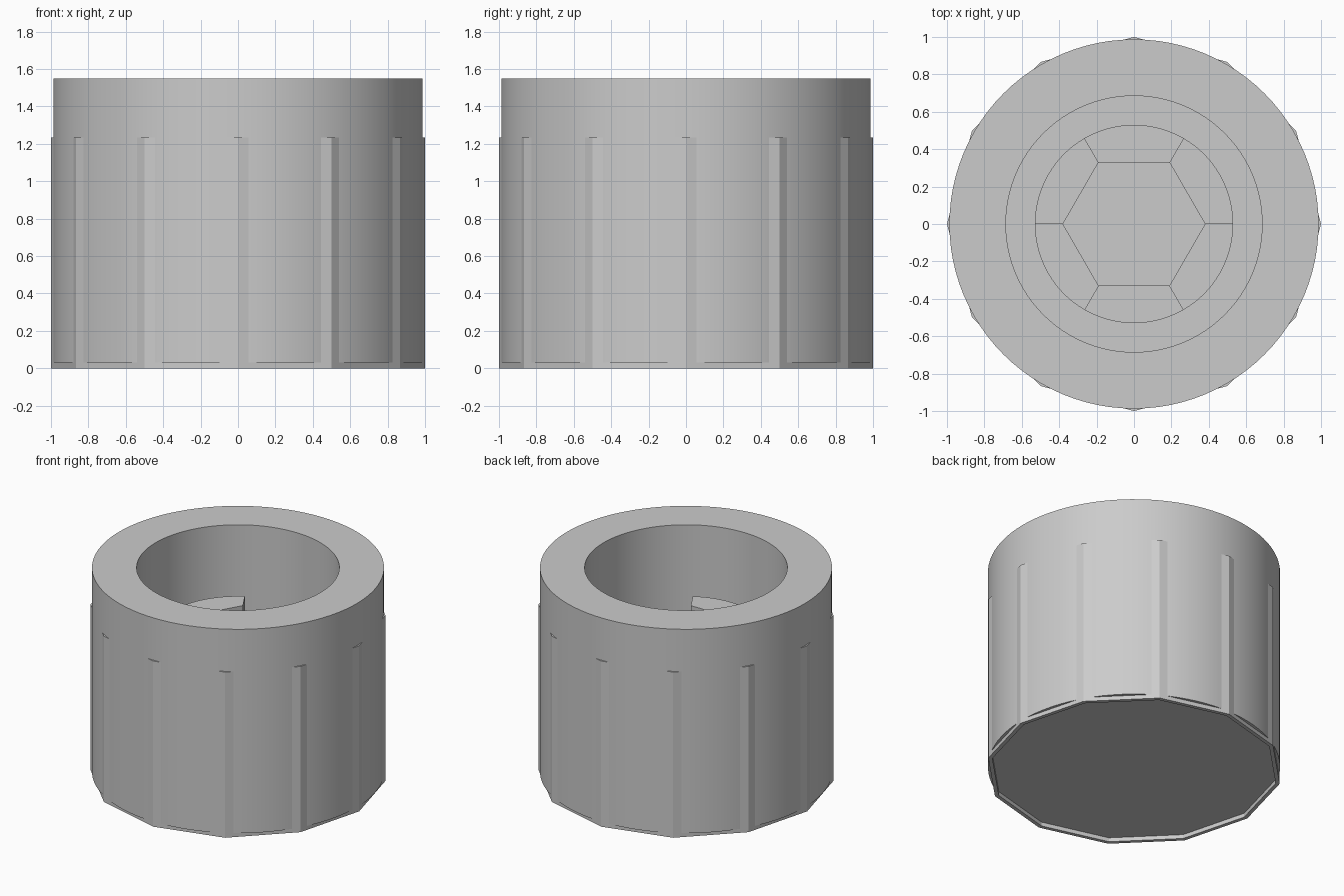
import bpy, bmesh
from math import cos, sin, radians, pi

cube = bpy.data.objects.get("Cube")
if cube:
    bpy.data.objects.remove(cube)

grey = bpy.data.materials.new("mid grey")
grey.use_nodes = True
grey.diffuse_color = (0.6, 0.6, 0.6, 1)
grey.node_tree.nodes["Principled BSDF"].inputs["Base Color"].default_value = (0.6, 0.6, 0.6, 1)

FLOOR, LOW, HIGH = 0.30, 0.85, 1.09


def finish(name, bm, smooth=False):
    bmesh.ops.recalc_face_normals(bm, faces=bm.faces)
    mesh = bpy.data.meshes.new(name)
    bm.to_mesh(mesh)
    bm.free()
    mesh.materials.append(grey)
    obj = bpy.data.objects.new(name, mesh)
    bpy.context.collection.objects.link(obj)
    if smooth:
        bpy.ops.object.select_all(action="DESELECT")
        obj.select_set(True)
        bpy.context.view_layer.objects.active = obj
        bpy.ops.object.shade_smooth_by_angle(angle=radians(25))
    return obj


def lathe(name, profile, sides, closed=False, smooth=False):
    """Revolve (radius, z) points; an open profile gets flat end caps."""
    bm = bmesh.new()
    rings = [[bm.verts.new((r * cos(2 * pi * i / sides), r * sin(2 * pi * i / sides), z))
              for i in range(sides)] for r, z in profile]
    pairs = list(zip(rings, rings[1:]))
    if closed:
        pairs.append((rings[-1], rings[0]))
    else:
        bm.faces.new(rings[0])
        bm.faces.new(rings[-1])
    for a, b in pairs:
        for i in range(sides):
            j = (i + 1) % sides
            bm.faces.new((a[i], a[j], b[j], b[i]))
    return finish(name, bm, smooth)


def sector(name, start, top):
    """Sixth of the stem: round outside, straight hexagon side inside."""
    steps = 16
    outline = [(0.38, start + 60), (0.38, start)]
    outline += [(0.53, start + 60 * i / steps) for i in range(steps + 1)]
    bm = bmesh.new()
    base = bm.faces.new([bm.verts.new((r * cos(radians(a)), r * sin(radians(a)), FLOOR))
                         for r, a in outline])
    new = bmesh.ops.extrude_face_region(bm, geom=[base], use_keep_orig=True)["geom"]
    bmesh.ops.translate(bm, vec=(0, 0, top - FLOOR),
                        verts=[v for v in new if isinstance(v, bmesh.types.BMVert)])
    return finish(name, bm, True)


# Round cup with a bore
lathe("cup_body", [(0.987, 0.03), (0.987, 1.55), (0.685, 1.55), (0.685, FLOOR)], 96, smooth=True)

# Twelve-sided grip sleeve with a shallow recess underneath
lathe("grip_sleeve", [(1, 0), (1, 1.235), (0.972, 1.235), (0.972, 0)], 12, closed=True)

# Stem with a hexagonal socket and three raised teeth
for k in range(6):
    raised = k % 2 == 0
    sector("stem_tooth" if raised else "stem_gap", 60 * k, HIGH if raised else LOW)
